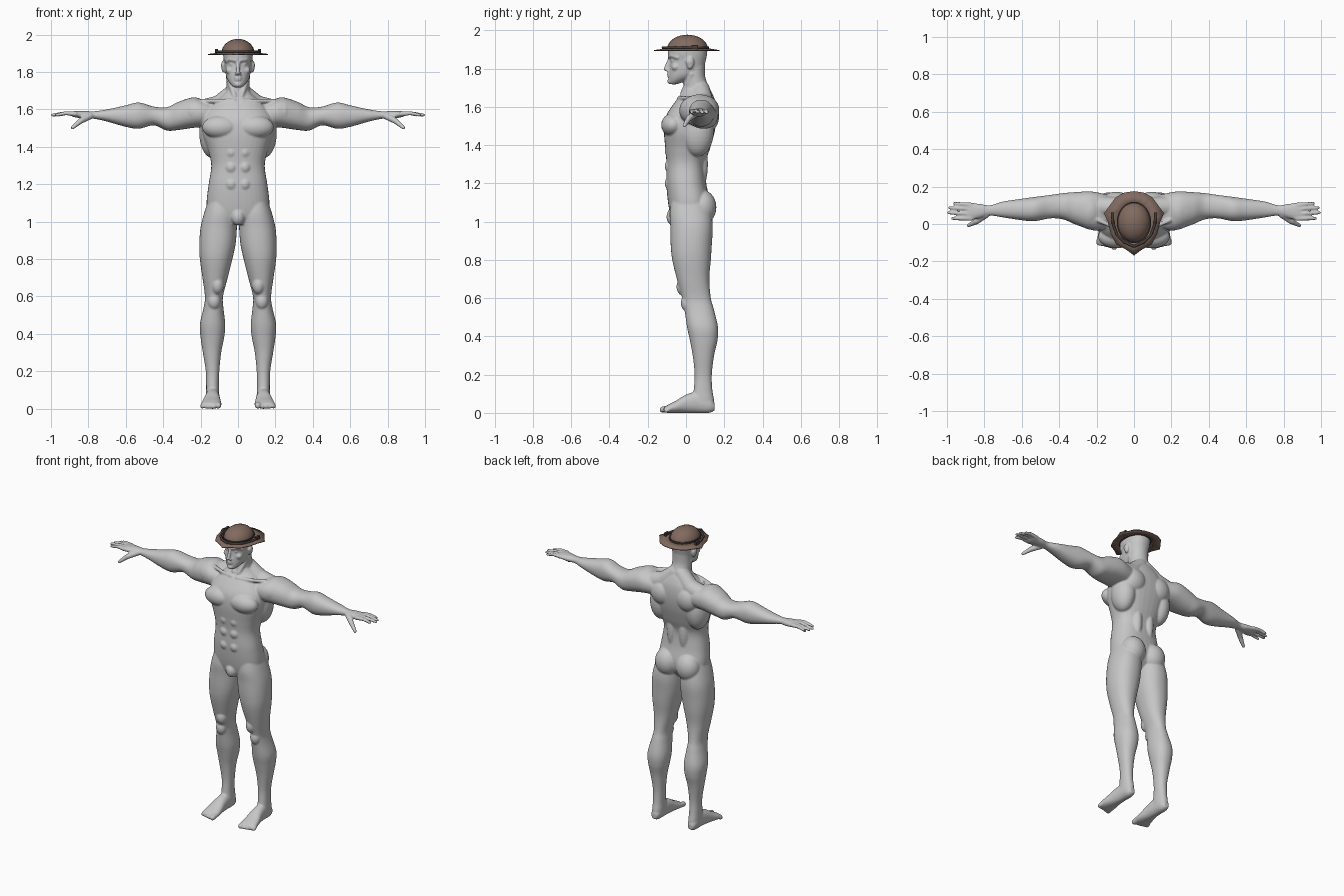
import bpy, bmesh, math
from mathutils import Vector, Matrix

default_cube = bpy.data.objects.get("Cube")
if default_cube:
    bpy.data.objects.remove(default_cube, do_unlink=True)


def make_material(name, red, green, blue):
    material = bpy.data.materials.new(name)
    material.use_nodes = True
    material.diffuse_color = (red, green, blue, 1)
    shader = material.node_tree.nodes["Principled BSDF"]
    shader.inputs["Base Color"].default_value = (red, green, blue, 1)
    return material


skin = make_material("plain grey", .57, .57, .57)
brown = make_material("hat brown", .22, .145, .115)
dark = make_material("band dark brown", .06, .047, .045)


def make_object(name, bm, material):
    bmesh.ops.recalc_face_normals(bm, faces=bm.faces)
    mesh = bpy.data.meshes.new(name)
    bm.to_mesh(mesh)
    bm.free()
    mesh.materials.append(material)
    mesh.polygons.foreach_set("use_smooth", [True] * len(mesh.polygons))
    obj = bpy.data.objects.new(name, mesh)
    bpy.context.collection.objects.link(obj)
    return obj


def spline(rows, steps=5):
    """Smooth Catmull-Rom interpolation through rows of numbers."""
    result = []
    for i in range(len(rows) - 1):
        before, start = rows[max(i - 1, 0)], rows[i]
        end, after = rows[i + 1], rows[min(i + 2, len(rows) - 1)]
        for k in range(steps):
            t = k / steps
            result.append([
                b + t / 2 * (c - a + t * (2 * a - 5 * b + 4 * c - d + t * (3 * (b - c) + d - a)))
                for a, b, c, d in zip(before, start, end, after)])
    return result + [list(rows[-1])]


def loft(bm, axis, rows, power=2.2, sides=36):
    """Closed skin over rounded sections: position, low/high, low/high."""
    rings = []
    for place, low_a, high_a, low_b, high_b in spline(rows):
        ring = []
        for k in range(sides):
            angle = math.tau * k / sides
            c, s = math.cos(angle), math.sin(angle)
            c = math.copysign(abs(c) ** (2 / power), c)
            s = math.copysign(abs(s) ** (2 / power), s)
            point = [(low_a + high_a + c * (high_a - low_a)) / 2,
                     (low_b + high_b + s * (high_b - low_b)) / 2]
            point.insert("xyz".index(axis), place)
            ring.append(bm.verts.new(point))
        rings.append(ring)
    for lower, upper in zip(rings, rings[1:]):
        for k in range(sides):
            n = (k + 1) % sides
            bm.faces.new((lower[k], lower[n], upper[n], upper[k]))
    bm.faces.new(rings[0])
    bm.faces.new(rings[-1])


def centred(rows):
    return [(z, -half, half, front, back) for z, half, front, back in rows]


def ball(bm, centre, size):
    matrix = Matrix.Translation(centre) @ Matrix.Diagonal((*size, 1))
    bmesh.ops.create_uvsphere(bm, u_segments=24, v_segments=16, radius=1, matrix=matrix)


def stroke(bm, *joints):
    """Chain of tapered round segments; each joint is x, y, z, radius."""
    for x, y, z, radius in joints:
        ball(bm, (x, y, z), [radius] * 3)
    for start, end in zip(joints, joints[1:]):
        a, b = Vector(start[:3]), Vector(end[:3])
        turn = (b - a).to_track_quat("Z", "Y").to_matrix().to_4x4()
        bmesh.ops.create_cone(bm, cap_ends=True, segments=20, radius1=start[3], radius2=end[3],
                              depth=(b - a).length, matrix=Matrix.Translation((a + b) / 2) @ turn)


body = bmesh.new()

# Left leg: inner, outer, front, back up the height
loft(body, "z", [
    (.015, .108, .162, .05, .14), (.06, .1, .17, .03, .147), (.12, .102, .17, .04, .138),
    (.2, .1, .172, .045, .135), (.3, .09, .188, .035, .147), (.38, .074, .2, .02, .165),
    (.45, .068, .204, .005, .167), (.54, .078, .184, -.008, .146), (.6, .08, .177, -.02, .13),
    (.7, .055, .19, -.048, .122), (.8, .03, .204, -.072, .13), (.88, .013, .207, -.08, .135),
    (.97, .006, .2, -.082, .14), (1.05, .01, .18, -.085, .13), (1.14, .03, .15, -.07, .1)])
ball(body, (.128, .005, .575), (.034, .032, .045))
ball(body, (.11, -.01, .66), (.035, .04, .05))

# Left foot and toes
loft(body, "y", [
    (-.115, .092, .192, .002, .03), (-.09, .088, .198, 0, .045), (-.05, .09, .192, 0, .065),
    (0, .096, .18, 0, .095), (.06, .1, .172, 0, .11), (.12, .104, .168, 0, .09),
    (.15, .118, .155, .012, .05)])
for k in range(5):
    x, radius = (.106 + .02 * k + .004 * min(k, 1), .017 if k == 0 else .012)
    stroke(body, (x, -.09, radius + .006, radius), (x, -.122 + .005 * k, radius, radius))

# Left arm and palm: front, back, bottom, top out along the span
loft(body, "x", [
    (.12, -.02, .15, 1.51, 1.63), (.2, -.035, .17, 1.505, 1.655), (.25, -.025, .174, 1.5, 1.662),
    (.32, .0, .17, 1.49, 1.64), (.38, .025, .165, 1.487, 1.612), (.45, .03, .155, 1.515, 1.615),
    (.53, .015, .145, 1.497, 1.637), (.6, .02, .135, 1.507, 1.622), (.7, .035, .12, 1.535, 1.6),
    (.77, .045, .1, 1.55, 1.59), (.82, .033, .107, 1.55, 1.592), (.88, .018, .113, 1.56, 1.59),
    (.895, .025, .108, 1.568, 1.584)])
ball(body, (.235, .07, 1.585), (.075, .1, .08))

# Left fingers and thumb
for knuckle, tip, reach in ((.102, .11, .96), (.078, .087, .985), (.053, .06, .992), (.029, .03, .97)):
    stroke(body, (.87, knuckle, 1.576, .013), (.92, (knuckle + tip) / 2, 1.58, .011),
           (reach, tip, 1.57, .009))
stroke(body, (.79, .05, 1.565, .018), (.84, .015, 1.54, .016), (.885, -.008, 1.502, .01))

# Left torso muscles: chest, flank, shoulder blade, buttock, belly
ball(body, (.092, -.068, 1.505), (.1, .062, .062))
ball(body, (.135, .06, 1.47), (.072, .085, .13))
ball(body, (.095, .115, 1.55), (.08, .058, .08))
ball(body, (.045, .06, 1.3), (.04, .055, .15))
ball(body, (.078, .085, 1.075), (.08, .074, .09))
for level in (1.2, 1.29, 1.37):
    ball(body, (.036, -.06, level), (.042, .052, .045))

# Left neck slope, neck cord and collarbone
stroke(body, (.02, .075, 1.69, .05), (.1, .09, 1.62, .055), (.2, .09, 1.59, .06))
stroke(body, (.052, .03, 1.77, .014), (.018, -.018, 1.67, .013))
stroke(body, (.02, -.035, 1.645, .012), (.1, -.02, 1.645, .011), (.19, .02, 1.645, .012))

# Left face features: brow, eye, cheek, nostril, ear
stroke(body, (.012, -.086, 1.862, .01), (.042, -.074, 1.868, .01), (.062, -.045, 1.858, .01))
ball(body, (.032, -.068, 1.842), (.014, .012, .009))
ball(body, (.044, -.054, 1.808), (.022, .022, .02))
ball(body, (.011, -.096, 1.79), (.009, .01, .008))
ball(body, (.077, .022, 1.83), (.012, .02, .034))
ball(body, (.081, .02, 1.835), (.01, .022, .02))

# Copy everything so far to the right side
copied = bmesh.ops.duplicate(body, geom=body.verts[:] + body.edges[:] + body.faces[:])["geom"]
for element in copied:
    if isinstance(element, bmesh.types.BMVert):
        element.co.x *= -1

# Torso: half width, front, back up the height
loft(body, "z", centred([
    (.985, .07, -.06, .07), (1.03, .155, -.08, .11), (1.1, .168, -.094, .125),
    (1.2, .157, -.103, .106), (1.3, .143, -.102, .1), (1.38, .16, -.108, .125),
    (1.47, .19, -.115, .15), (1.55, .19, -.105, .16), (1.62, .15, -.062, .155),
    (1.67, .09, -.02, .138), (1.7, .06, -.01, .12)]), power=2.4)
ball(body, (0, -.068, 1.025), (.036, .034, .045))

# Neck and head
loft(body, "z", centred([
    (1.62, .08, -.02, .14), (1.7, .064, -.012, .12), (1.76, .061, -.015, .1),
    (1.83, .06, -.01, .1)]), power=2)
loft(body, "z", centred([
    (1.718, .022, -.086, -.045), (1.735, .04, -.09, -.005), (1.76, .057, -.09, .05),
    (1.79, .066, -.089, .088), (1.845, .073, -.083, .104), (1.875, .078, -.094, .11),
    (1.91, .078, -.09, .11), (1.94, .06, -.06, .085), (1.955, .02, -.02, .04)]))

# Nose, lips and chin
stroke(body, (0, -.086, 1.85, .009), (0, -.106, 1.797, .011))
ball(body, (0, -.088, 1.77), (.022, .012, .005))
ball(body, (0, -.088, 1.758), (.02, .011, .005))
ball(body, (0, -.083, 1.733), (.022, .015, .014))

# Fuse the parts into one smooth figure
figure = make_object("body", body, skin)
fuse = figure.modifiers.new("fuse", "REMESH")
fuse.mode = "VOXEL"
fuse.voxel_size = .005
fuse.use_smooth_shade = True
relax = figure.modifiers.new("relax", "SMOOTH")
relax.factor = .5
relax.iterations = 6

# Hat crown
hat_centre = .008
crown = bmesh.new()
ball(crown, (0, hat_centre, 1.902), (.088, .107, .075))
bmesh.ops.bisect_plane(crown, geom=crown.verts[:] + crown.edges[:] + crown.faces[:],
                       plane_co=(0, 0, 1.9), plane_no=(0, 0, 1), clear_inner=True)
make_object("hat_crown", crown, brown)

# Hat brim: pointed in front, cornered at the sides
half_outline = [(0, -.168), (.04, -.138), (.095, -.108), (.125, -.05), (.14, .01), (.16, .058),
                (.125, .105), (.095, .145), (.05, .168), (0, .175)]
outline = half_outline + [(-x, y) for x, y in half_outline[-2:0:-1]]
brim = bmesh.new()
rings = []
for x, y in outline:
    angle = math.atan2(y - hat_centre, x)
    inner = (.08 * math.cos(angle), hat_centre + .1 * math.sin(angle), 1.905)
    rings.append((brim.verts.new(inner), brim.verts.new((x, y, 1.894))))
for (a, b), (c, d) in zip(rings, rings[1:] + rings[:1]):
    brim.faces.new((a, b, d, c))
brim_object = make_object("hat_brim", brim, brown)
thickness = brim_object.modifiers.new("thickness", "SOLIDIFY")
thickness.thickness = .005
thickness.offset = 0

# Hat band around the crown
band = bmesh.new()
loft(band, "z", [(z, -.092, .092, hat_centre - .111, hat_centre + .111) for z in (1.9, 1.916)], power=2)
make_object("hat_band", band, dark)

# Raised trim sweeping round the front, with a block at each end
trim = bmesh.new()
half_trim = [(.114, .05), (.112, 0), (.09, -.06), (.05, -.098), (0, -.12)]
path = half_trim + [(-x, y) for x, y in half_trim[-2::-1]]
stroke(trim, *[(x, y, 1.909, .007) for x, y in path])
for side in (-1, 1):
    matrix = Matrix.Translation((side * .114, .045, 1.91)) @ Matrix.Diagonal((.016, .035, .024, 1))
    bmesh.ops.create_cube(trim, size=1, matrix=matrix)
make_object("hat_trim", trim, dark)

# Keep hard edges crisp on the hat
for obj in bpy.context.scene.objects:
    obj.select_set(obj.name.startswith("hat_"))
bpy.context.view_layer.objects.active = brim_object
bpy.ops.object.shade_smooth_by_angle(angle=math.radians(40))
